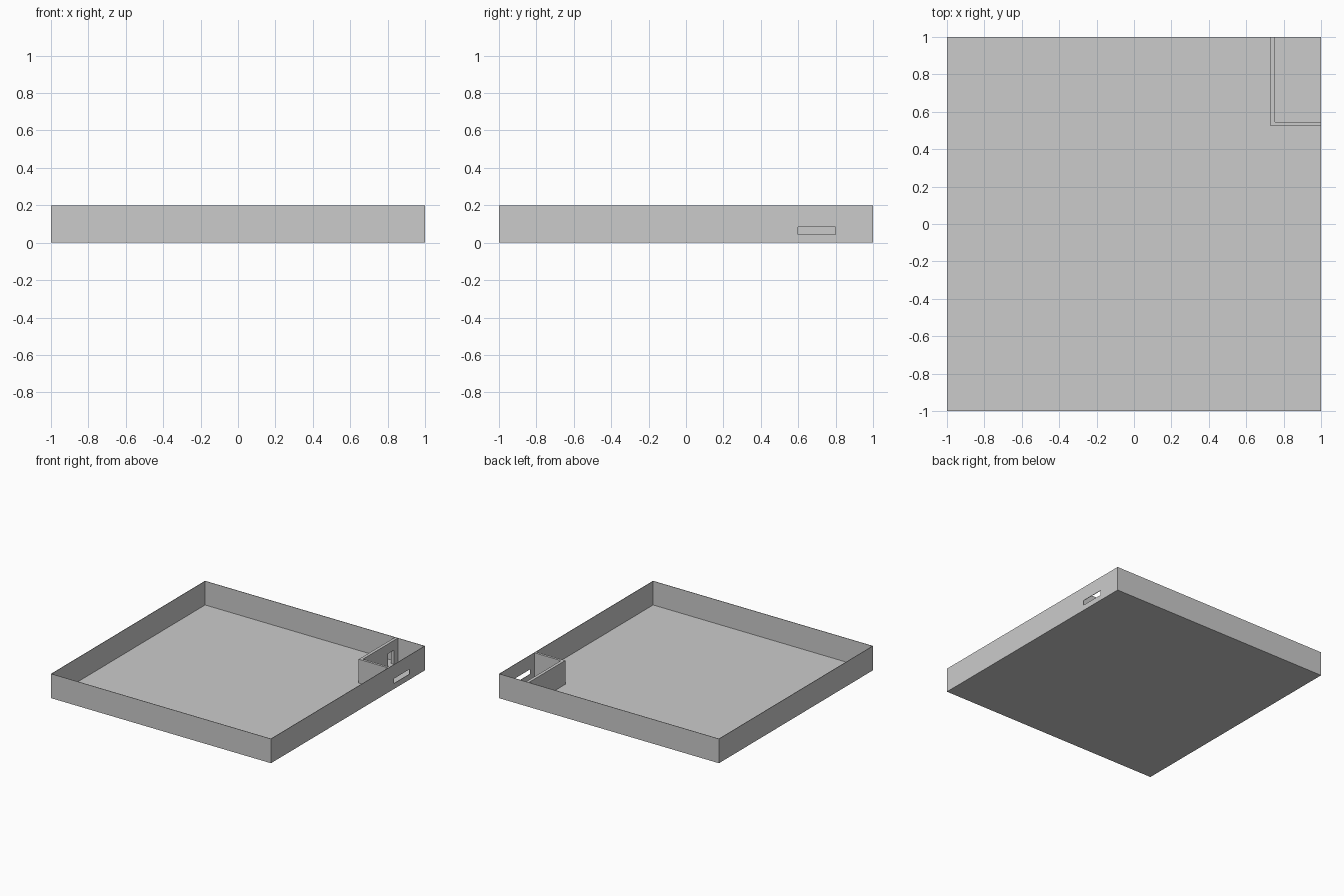
import bpy
import bmesh

cube = bpy.data.objects.get("Cube")
if cube:
    bpy.data.objects.remove(cube, do_unlink=True)

HEIGHT = 0.2
SHEET = 0.004

grey = bpy.data.materials.new("light_grey")
grey.use_nodes = True
colour = (0.6, 0.6, 0.6, 1)
grey.diffuse_color = colour
grey.node_tree.nodes["Principled BSDF"].inputs["Base Color"].default_value = colour


def extrude_profile(name, outline, z0, z1, open_top=False):
    """Raise a flat outline into a solid, or into an open shell."""
    bm = bmesh.new()
    base = bm.faces.new([bm.verts.new((x, y, z0)) for x, y in outline])
    top = bmesh.ops.extrude_face_region(bm, geom=[base], use_keep_orig=True)["geom"]
    raised = [v for v in top if isinstance(v, bmesh.types.BMVert)]
    bmesh.ops.translate(bm, vec=(0, 0, z1 - z0), verts=raised)
    bmesh.ops.recalc_face_normals(bm, faces=bm.faces)
    if open_top:
        lid = [f for f in bm.faces if f.normal.z > 0.5]
        bmesh.ops.delete(bm, geom=lid, context="FACES")
    mesh = bpy.data.meshes.new(name)
    bm.to_mesh(mesh)
    bm.free()
    mesh.materials.append(grey)
    obj = bpy.data.objects.new(name, mesh)
    bpy.context.collection.objects.link(obj)
    return obj


def rectangle(x0, x1, y0, y1):
    return [(x0, y0), (x1, y0), (x1, y1), (x0, y1)]


def apply_modifier(obj, mod):
    with bpy.context.temp_override(object=obj, active_object=obj,
                                   selected_objects=[obj]):
        bpy.ops.object.modifier_apply(modifier=mod.name)


def cut_opening(obj, outline, z0, z1):
    cutter = extrude_profile("opening_cutter", outline, z0, z1)
    cutter.hide_render = True
    mod = obj.modifiers.new("opening", "BOOLEAN")
    mod.operation = "DIFFERENCE"
    mod.solver = "EXACT"
    mod.object = cutter
    apply_modifier(obj, mod)
    bpy.data.objects.remove(cutter, do_unlink=True)


# Thin square tray with a slot in its left wall
tray = extrude_profile("tray", rectangle(-1, 1, -1, 1), 0, HEIGHT, open_top=True)
shell = tray.modifiers.new("sheet", "SOLIDIFY")
shell.thickness = SHEET
shell.offset = -1
shell.use_even_offset = True
apply_modifier(tray, shell)
cut_opening(tray, rectangle(0.95, 1.05, 0.6, 0.8), 0.045, 0.085)

# Corner compartment divider with a small doorway near the back
end = 1 - SHEET
corner = [(0.73, 0.525), (end, 0.525), (end, 0.545),
          (0.755, 0.545), (0.755, end), (0.73, end)]
divider = extrude_profile("corner_divider", corner, SHEET, HEIGHT)
cut_opening(divider, rectangle(0.7, 0.78, 0.87, 0.945), -0.05, 0.12)
